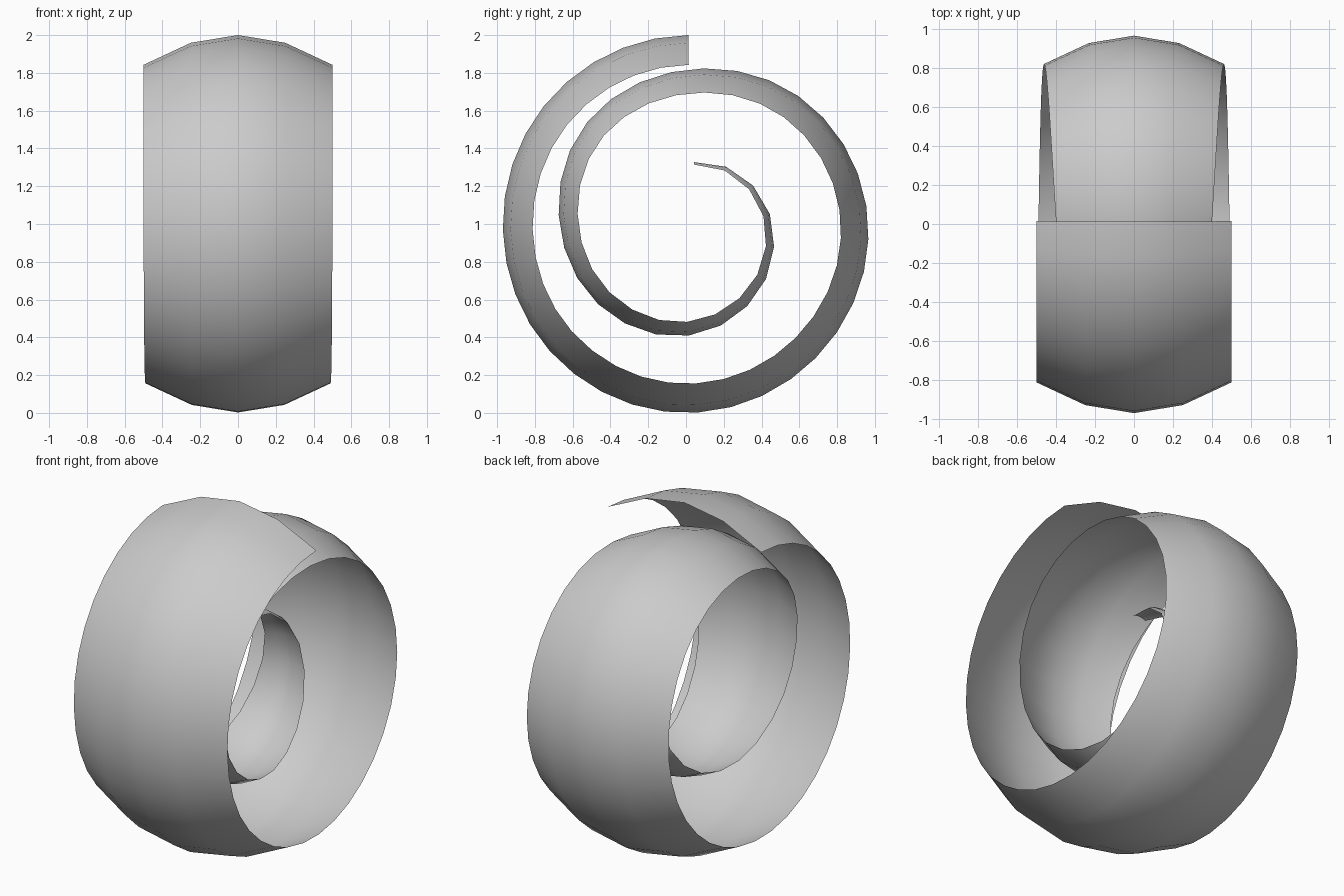
import bpy, bmesh, math
from mathutils import Vector

if "Cube" in bpy.data.objects:
    bpy.data.objects.remove(bpy.data.objects["Cube"])

# Spiral radius about (y=0, z=1) every 1/8 turn, half width every 1/4 turn
RADII = [1.0, .98, .97, .987, 1.0, .987, .965, .908, .817,
         .75, .67, .628, .592, .53, .458, .385, .32]
WIDTHS = [.5, .5, .49, .46, .40, .315, .232, .12, .035]
SEGMENTS = 55


def spline(keys, t):
    i = max(0, min(int(t), len(keys) - 2))
    f = t - i
    b, c = keys[i], keys[i + 1]
    a = keys[i - 1] if i > 0 else 2 * b - c
    d = keys[i + 2] if i + 2 < len(keys) else 2 * c - b
    return b + .5 * f * (c - a + f * (2*a - 5*b + 4*c - d + f * (3*(b - c) + d - a)))


def point(turn):
    r, ang = spline(RADII, turn * 8), turn * math.tau
    return Vector((0, -r * math.sin(ang), 1 + r * math.cos(ang)))


# Evenly spaced stations along the spiral
START, END, N = -.002, 1.98, 3000
turns = [START + (END - START) * i / N for i in range(N + 1)]
length = [0]
for a, b in zip(turns, turns[1:]):
    length.append(length[-1] + (point(b) - point(a)).length)
stations, j = [], 0
for k in range(SEGMENTS + 1):
    while j < N and length[j] < length[-1] * k / SEGMENTS:
        j += 1
    stations.append(turns[j])

# Arched, tapering strip swept along the spiral
bm = bmesh.new()
rows = []
for t in stations:
    tan = (point(t + .004) - point(t - .004)).normalized()
    inward = Vector((0, -tan.z, tan.y))
    w = spline(WIDTHS, t * 4)
    rows.append([bm.verts.new(point(t) + Vector((u * w, 0, 0)) + inward * w * .315 * s)
                 for u, s in ((-1, 1), (-.5, .26), (0, 0), (.5, .26), (1, 1))])
for r, q in zip(rows, rows[1:]):
    for i in range(4):
        bm.faces.new((r[i], q[i], q[i + 1], r[i + 1]))
bm.normal_update()
# Outer side faces away from the spiral centre
if bm.faces[:][1].normal.z < 0:
    bmesh.ops.reverse_faces(bm, faces=bm.faces[:])
for f in bm.faces:
    f.smooth = True

mesh = bpy.data.meshes.new("curled_strip")
bm.to_mesh(mesh)
bm.free()
bpy.context.collection.objects.link(bpy.data.objects.new("curled_strip", mesh))
